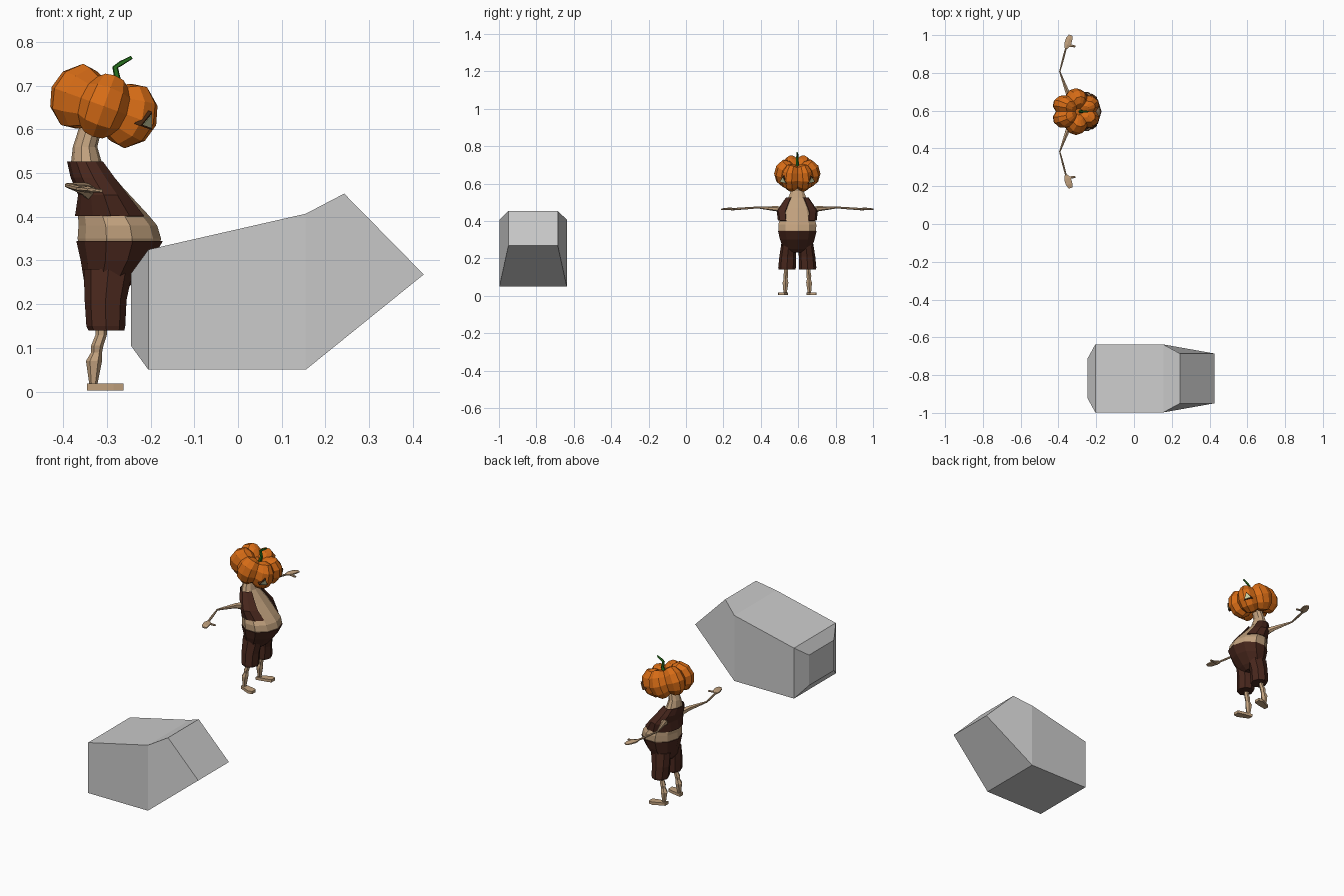
import bpy, bmesh
from math import sin, cos, pi, radians
from mathutils import Vector, Matrix

CY = 0.595  # figure's centre line in y


def material(name, rgb):
    m = bpy.data.materials.new(name)
    m.diffuse_color = (*rgb, 1)
    return m


ORANGE = material("orange", (0.68, 0.15, 0.008))
BROWN = material("brown", (0.065, 0.02, 0.012))
TAN = material("tan", (0.54, 0.36, 0.21))
GREEN = material("green", (0.02, 0.16, 0.012))
PALE = material("pale", (0.6, 0.62, 0.35))
DARK = material("dark", (0.06, 0.02, 0.005))


def skin(name, rings, mat=None, closed=True):
    """Join successive rings of points with quads; closed rings get end caps."""
    bm = bmesh.new()
    vs = [[bm.verts.new(p) for p in r] for r in rings]
    n = len(vs[0])
    for a, b in zip(vs, vs[1:]):
        for i in range(n if closed else n - 1):
            j = (i + 1) % n
            bm.faces.new((a[i], a[j], b[j], b[i]))
    if closed:
        bm.faces.new(vs[0][::-1])
        bm.faces.new(vs[-1])
    bmesh.ops.recalc_face_normals(bm, faces=bm.faces)
    me = bpy.data.meshes.new(name)
    bm.to_mesh(me)
    bm.free()
    ob = bpy.data.objects.new(name, me)
    bpy.context.collection.objects.link(ob)
    if mat:
        me.materials.append(mat)
    return ob


def stack(name, stations, mat, n=10, y=CY):
    """Horizontal ellipses: (z, back x, front x, half width, y shift)."""
    rings = []
    for z, x0, x1, ry, *dy in stations:
        cy = y + (dy[0] if dy else 0)
        rings.append([((x0 + x1) / 2 + (x1 - x0) / 2 * cos(2 * pi * k / n),
                       cy + ry * sin(2 * pi * k / n), z) for k in range(n)])
    return skin(name, rings, mat)


def tube(name, pts, mat, side, n=6):
    """Elliptical tube: (point, radius along side, radius across)."""
    rings = []
    for i, (p, ru, rv) in enumerate(pts):
        d = (Vector(pts[min(i + 1, len(pts) - 1)][0]) - Vector(pts[max(i - 1, 0)][0])).normalized()
        u = Vector(side).cross(d).normalized()
        v = d.cross(u)
        rings.append([Vector(p) + v * ru * cos(2 * pi * k / n) + u * rv * sin(2 * pi * k / n)
                      for k in range(n)])
    return skin(name, rings, mat)


# Separate grey block with a wedge-shaped front
def section(xb, zb, xt, zt, w, y=-0.8175):
    return [(xb, y - w, zb), (xb, y + w, zb), (xt, y + w, zt), (xt, y - w, zt)]


skin("block", [section(-0.245, 0.105, -0.245, 0.27, 0.107),
               section(-0.205, 0.05, -0.205, 0.325, 0.18),
               section(0.155, 0.05, 0.155, 0.407, 0.18),
               section(0.425, 0.268, 0.243, 0.453, 0.132)])

# Body with belly and neck
stack("body", [(0.335, -0.365, -0.18, 0.1), (0.35, -0.367, -0.176, 0.106),
               (0.38, -0.365, -0.185, 0.107), (0.404, -0.366, -0.205, 0.1),
               (0.47, -0.365, -0.266, 0.082), (0.525, -0.382, -0.312, 0.05),
               (0.56, -0.378, -0.322, 0.036), (0.6, -0.365, -0.312, 0.028),
               (0.64, -0.345, -0.295, 0.026)], TAN)

# Open vest
vest_rings = []
for z, x0, x1, ry in [(0.402, -0.373, -0.198, 0.104), (0.45, -0.366, -0.24, 0.11),
                      (0.49, -0.383, -0.272, 0.085), (0.526, -0.391, -0.3, 0.06)]:
    angles = [radians(36 + 288 * k / 10) for k in range(11)]
    vest_rings.append([((x0 + x1) / 2 + (x1 - x0) / 2 * cos(a), CY + ry * sin(a), z)
                       for a in angles])
vest = skin("vest", vest_rings, BROWN, closed=False)
vest.modifiers.new("thickness", "SOLIDIFY").thickness = 0.004

# Shorts
stack("shorts_seat", [(0.23, -0.335, -0.262, 0.06), (0.25, -0.352, -0.238, 0.078),
                      (0.3, -0.36, -0.196, 0.097), (0.345, -0.37, -0.172, 0.108)], BROWN)
for s, side in ((-1, "right"), (1, "left")):
    stack(side + "_shorts_leg", [(0.14, -0.342, -0.26, 0.045, s * 0.055),
                                 (0.15, -0.347, -0.258, 0.047, s * 0.055),
                                 (0.21, -0.351, -0.255, 0.044, s * 0.052),
                                 (0.28, -0.353, -0.24, 0.04, s * 0.045)], BROWN, 8)
    # Lower leg and foot
    stack(side + "_leg", [(0.015, -0.34, -0.322, 0.01, s * 0.065),
                          (0.07, -0.348, -0.311, 0.018, s * 0.063),
                          (0.09, -0.336, -0.311, 0.012, s * 0.062),
                          (0.105, -0.336, -0.308, 0.015, s * 0.062),
                          (0.13, -0.326, -0.3, 0.012, s * 0.06),
                          (0.16, -0.326, -0.3, 0.014, s * 0.058)], TAN, 6)
    sole = [(-0.345, 0.05), (-0.345, 0.077), (-0.285, 0.104), (-0.262, 0.1),
            (-0.262, 0.068), (-0.29, 0.06)]
    skin(side + "_foot", [[(x, CY + s * y, z) for x, y in sole] for z in (0.003, 0.018)], TAN)

    # Arm, hand and thumb
    def at(x, dy, z):
        return (x, CY + s * dy, z)
    tube(side + "_arm", [(at(-0.335, 0.07, 0.455), 0.02, 0.02), (at(-0.355, 0.11, 0.465), 0.014, 0.012),
                         (at(-0.393, 0.212, 0.472), 0.005, 0.004),
                         (at(-0.375, 0.28, 0.467), 0.006, 0.006),
                         (at(-0.358, 0.345, 0.463), 0.006, 0.005)], TAN, (0, 0, 1))
    tube(side + "_hand", [(at(-0.361, 0.335, 0.463), 0.006, 0.009),
                          (at(-0.352, 0.355, 0.464), 0.007, 0.021),
                          (at(-0.343, 0.385, 0.464), 0.006, 0.02),
                          (at(-0.335, 0.404, 0.462), 0.004, 0.012)], TAN, (0, 0, 1))
    tube(side + "_thumb", [(at(-0.352, 0.352, 0.462), 0.006, 0.009),
                           (at(-0.311, 0.345, 0.459), 0.004, 0.006)], TAN, (0, 0, 1))

# Lobed pumpkin head, tipped forward
tilt = Matrix.Translation((-0.307, CY, 0.653)) @ Matrix.Rotation(radians(20), 4, "Y")
profile = [(0.018, 0.045), (0.045, 0.07), (0.08, 0.075), (0.112, 0.045), (0.124, 0.0),
           (0.112, -0.045), (0.08, -0.074), (0.045, -0.07), (0.018, -0.05)]
lobe = (0.8, 0.95, 1.0, 0.95)
rings = []
for r, z in profile:
    rings.append([tilt @ Vector((1.12 * r * lobe[k % 4] * cos(k * pi / 12),
                                 r * lobe[k % 4] * sin(k * pi / 12), z * lobe[k % 4]))
                  for k in range(24)])
skin("pumpkin_head", rings, ORANGE)

# Triangular eyes in dark sockets
for s, side in ((-1, "right"), (1, "left")):
    for part, size, out, mat in (("socket", 0.026, 0.004, DARK), ("eye", 0.019, 0.006, PALE)):
        frame = tilt @ Matrix.Translation((0.105, s * 0.074, 0.002)) @ Matrix.Rotation(s * radians(36), 4, "Z")
        tri = [(0, 0.9), (-0.9, -0.6), (0.9, -0.6)]
        skin(side + "_" + part, [[frame @ Vector((d, size * a, size * b)) for a, b in tri]
                                 for d in (-0.015, out)], mat)

# Bent stem
tube("stem", [((-0.285, CY, 0.685), 0.009, 0.009), ((-0.275, CY, 0.712), 0.008, 0.008),
              ((-0.281, CY, 0.742), 0.007, 0.007), ((-0.268, CY, 0.751), 0.006, 0.006),
              ((-0.243, CY, 0.765), 0.004, 0.004)], GREEN, (0, 1, 0), 5)
